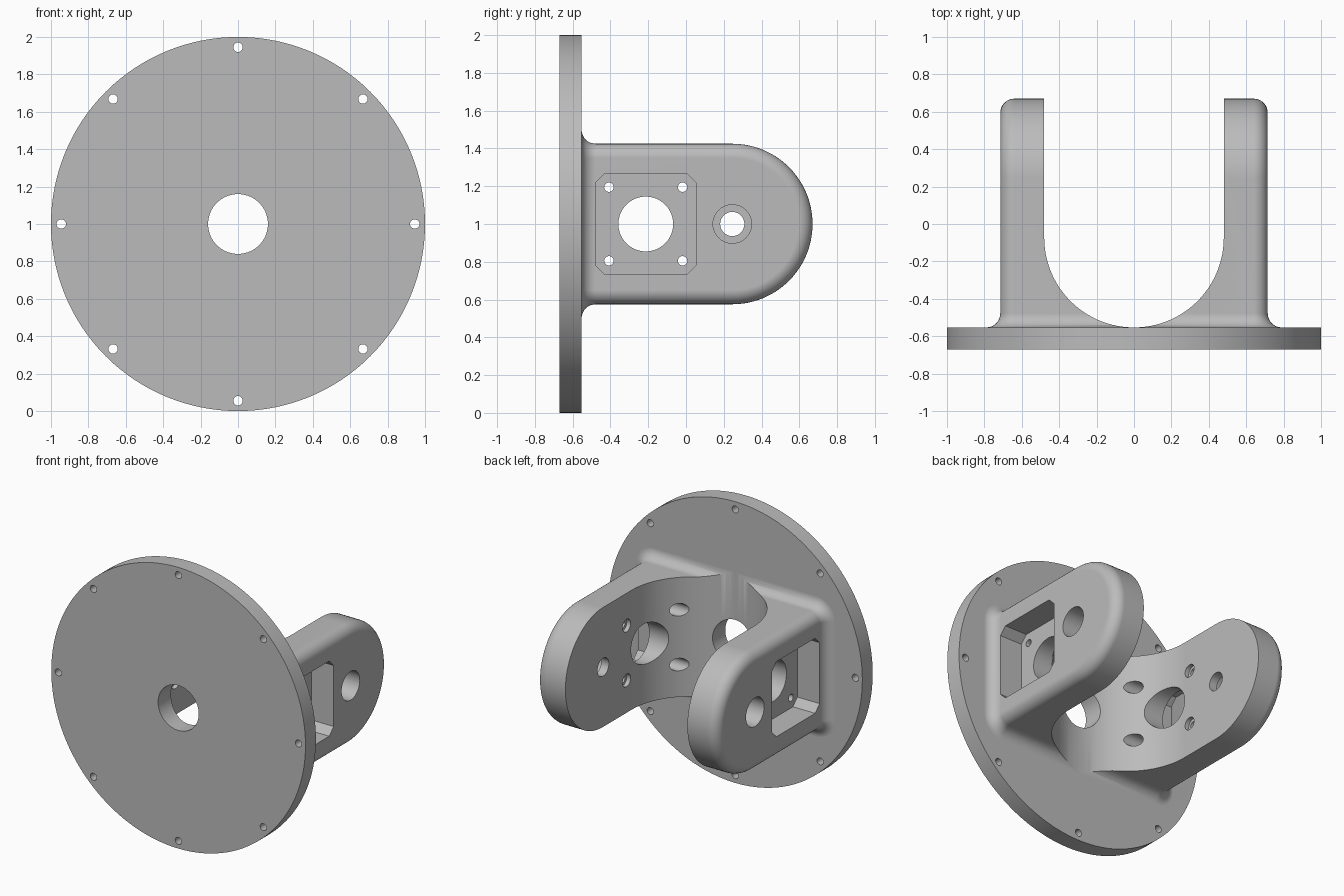
import bpy, bmesh
from math import sin, cos, pi, radians
from mathutils import Vector

if "Cube" in bpy.data.objects:
    bpy.data.objects.remove(bpy.data.objects["Cube"], do_unlink=True)

BACK = -0.553            # rear face of the round plate
HALF_X, HALF_Z = 0.715, 0.425
ROUND = 0.075            # edge rounding and base fillet radius
STEPS = 8

grey = bpy.data.materials.new("plain grey")
grey.use_nodes = True
colour = (0.5, 0.5, 0.5, 1)
grey.diffuse_color = colour
grey.node_tree.nodes["Principled BSDF"].inputs["Base Color"].default_value = colour


def loft(name, rings):
    """Closed solid through rings that have equal point counts."""
    bm = bmesh.new()
    loops = [[bm.verts.new(p) for p in ring] for ring in rings]
    for a, b in zip(loops, loops[1:]):
        for i in range(len(a)):
            j = (i + 1) % len(a)
            bm.faces.new((a[i], a[j], b[j], b[i]))
    bm.faces.new(loops[0])
    bm.faces.new(loops[-1])
    bmesh.ops.recalc_face_normals(bm, faces=bm.faces)
    mesh = bpy.data.meshes.new(name)
    bm.to_mesh(mesh)
    bm.free()
    mesh.materials.append(grey)
    obj = bpy.data.objects.new(name, mesh)
    bpy.context.collection.objects.link(obj)
    return obj


def rod(axis, centre, radius, start, end, sides=48):
    """Cylinder along x, y or z; centre holds the other two coordinates."""
    def ring(along):
        pts = []
        for i in range(sides):
            t = 2 * pi * i / sides
            p = [centre[0] + radius * cos(t), centre[1] + radius * sin(t)]
            p.insert("xyz".index(axis), along)
            pts.append(Vector(p))
        return pts
    return loft("rod", [ring(start), ring(end)])


def combine(target, other, operation):
    mod = target.modifiers.new("combine", 'BOOLEAN')
    mod.operation, mod.object, mod.solver = operation, other, 'EXACT'
    bpy.context.view_layer.objects.active = target
    bpy.ops.object.modifier_apply(modifier=mod.name)
    bpy.data.objects.remove(other, do_unlink=True)


# Bracket body: D-shaped side profile lofted across x with rounded outer edges
def d_ring(x, inset):
    r = HALF_Z - inset
    arc = [(x, 0.245 + r * sin(t), 1 + r * cos(t))
           for t in [pi * i / 48 for i in range(49)]]
    return [(x, -0.6, 1 + r)] + arc + [(x, -0.6, 1 - r)]


edge = [(HALF_X - ROUND * (1 - cos(t)), ROUND * (1 - sin(t)))
        for t in [pi / 2 * i / STEPS for i in range(STEPS + 1)]]
rings = [d_ring(-x, d) for x, d in edge] + [d_ring(x, d) for x, d in reversed(edge)]
body = loft("mounting_bracket", rings)


# Concave fillet around the bracket base
def skirt_ring(y, grow):
    r = ROUND + grow
    pts = []
    for k, (sx, sz) in enumerate([(1, 1), (-1, 1), (-1, -1), (1, -1)]):
        for i in range(STEPS + 1):
            t = pi / 2 * (k + i / STEPS)
            pts.append((sx * (HALF_X - ROUND) + r * cos(t), y,
                        1 + sz * (HALF_Z - ROUND) + r * sin(t)))
    return pts


skirt = [skirt_ring(-0.6, ROUND)]
for i in range(STEPS + 1):
    t = pi / 2 * i / STEPS
    skirt.append(skirt_ring(BACK + ROUND * (1 - cos(t)), ROUND * (1 - sin(t))))
skirt.append(skirt_ring(BACK + ROUND, -0.01))
combine(body, loft("fillet", skirt), 'UNION')

# U-shaped channel between the arms
inner = 0.48
outline = [(inner * cos(t), BACK + inner - inner * sin(t))
           for t in [pi * i / 64 for i in range(65)]]
outline += [(-inner, 1), (inner, 1)]
combine(body, loft("channel", [[(x, y, z) for x, y in outline] for z in (0.3, 1.7)]),
        'DIFFERENCE')

# Round base plate
combine(body, rod("y", (0, 1), 1, -0.67, BACK, 128), 'UNION')

cutters = [rod("y", (0, 1), 0.16, -0.8, -0.2, 64)]
# Bolt holes around the plate rim
for i in range(8):
    a = pi / 4 * i
    cutters.append(rod("y", (0.945 * cos(a), 1 + 0.945 * sin(a)), 0.025, -0.8, -0.4, 24))

# Motor pocket, bearing seat and their holes in both arms
mid, half, cut, floor = -0.213, 0.267, 0.05, 0.54
octagon = []
for sy, sz in [(1, 1), (-1, 1), (-1, -1), (1, -1)]:
    pair = [(sy * half, sz * (half - cut)), (sy * (half - cut), sz * half)]
    octagon += pair if sy * sz > 0 else pair[::-1]
for side in (-1, 1):
    cutters.append(loft("pocket", [[(side * x, mid + y, 1 + z) for y, z in octagon]
                                   for x in (floor, 0.9)]))
    cutters.append(rod("x", (0.245, 1), 0.102, side * floor, side * 0.9))
cutters.append(rod("x", (0.245, 1), 0.064, -0.9, 0.9))
cutters.append(rod("x", (mid, 1), 0.145, -0.9, 0.9, 64))
for sy in (-1, 1):
    for sz in (-1, 1):
        spot = (mid + sy * 0.195, 1 + sz * 0.195)
        cutters.append(rod("x", spot, 0.025, -0.9, 0.9, 24))
        cutters.append(rod("x", spot, 0.045, -0.51, 0.51, 32))
for cutter in cutters:
    combine(body, cutter, 'DIFFERENCE')

# Smooth curved faces, keep hard edges
bpy.ops.object.select_all(action='DESELECT')
body.select_set(True)
bpy.context.view_layer.objects.active = body
bpy.ops.object.shade_smooth_by_angle(angle=radians(30))
weighted = body.modifiers.new("even shading", 'WEIGHTED_NORMAL')
weighted.keep_sharp = True
